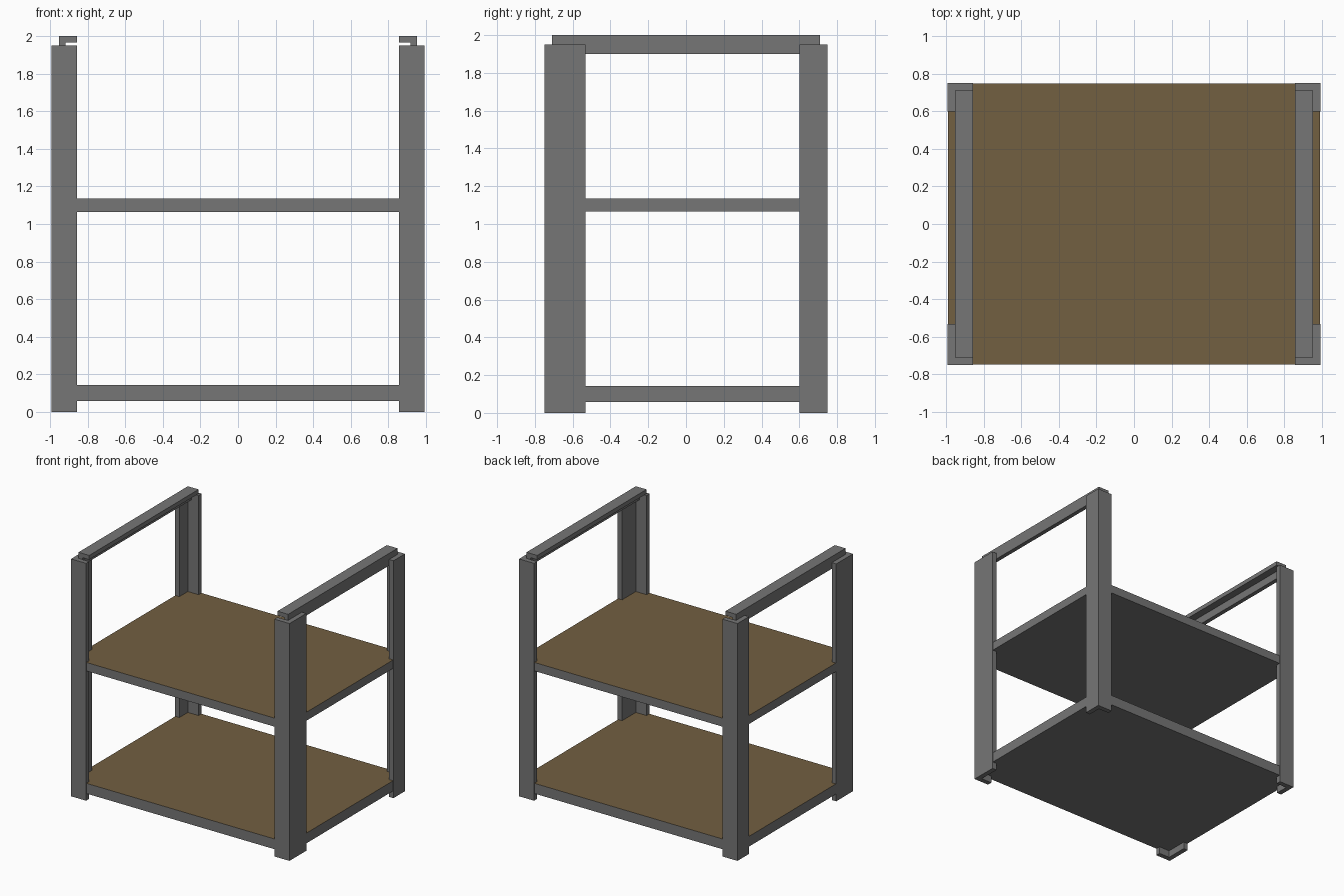
import bpy, bmesh
from mathutils import Vector

if "Cube" in bpy.data.objects:
    bpy.data.objects.remove(bpy.data.objects["Cube"])

HX, HY = 0.993, 0.75     # half footprint
T = 0.04                 # steel thickness


def material(name, rgb):
    m = bpy.data.materials.new(name)
    m.diffuse_color = (*rgb, 1)
    m.use_nodes = True
    m.node_tree.nodes["Principled BSDF"].inputs["Base Color"].default_value = m.diffuse_color
    return m


steel = material("grey steel", (0.18, 0.18, 0.18))
wood = material("brown board", (0.17, 0.116, 0.053))


def extrude(name, profile, direction, mats):
    """Extrude a closed planar profile along a direction."""
    bm = bmesh.new()
    face = bm.faces.new([bm.verts.new(p) for p in profile])
    geo = bmesh.ops.extrude_face_region(bm, geom=[face])["geom"]
    verts = [g for g in geo if isinstance(g, bmesh.types.BMVert)]
    bmesh.ops.translate(bm, verts=verts, vec=Vector(direction))
    bmesh.ops.recalc_face_normals(bm, faces=bm.faces)
    me = bpy.data.meshes.new(name)
    # upward faces take the second material when there is one
    if len(mats) > 1:
        for f in bm.faces:
            f.material_index = 1 if f.normal.z > 0.5 else 0
    bm.to_mesh(me)
    bm.free()
    for m in mats:
        me.materials.append(m)
    ob = bpy.data.objects.new(name, me)
    bpy.context.collection.objects.link(ob)
    return ob


def angle(w, h, t):
    """L outline with its corner at the origin."""
    return [(0, 0), (w, 0), (w, t), (t, t), (t, h), (0, h)]


for side, sx in (("left", -1), ("right", 1)):
    # angle-iron legs, front ones deeper than the back ones
    for end, sy, depth in (("front", -1, 0.218), ("back", 1, 0.15)):
        pts = [(sx * (HX - a), sy * (HY - b), 0) for a, b in angle(0.137, depth, T)]
        extrude(f"{end}_{side}_leg", pts, (0, 0, 1.95), [steel])
    # angle-iron top rail, open toward the inside and below
    pts = [(sx * (HX - T - a), -0.71, 2.0 - b) for a, b in angle(0.097, 0.1, 0.035)]
    extrude(f"{side}_top_rail", pts, (0, 1.42, 0), [steel])

# shelves with brown tops and grey edges
for name, z0, z1 in (("lower_shelf", 0.058, 0.142), ("upper_shelf", 1.065, 1.135)):
    x, y = HX - 0.003, HY - 0.003
    pts = [(-x, -y, z0), (x, -y, z0), (x, y, z0), (-x, y, z0)]
    extrude(name, pts, (0, 0, z1 - z0), [steel, wood])
